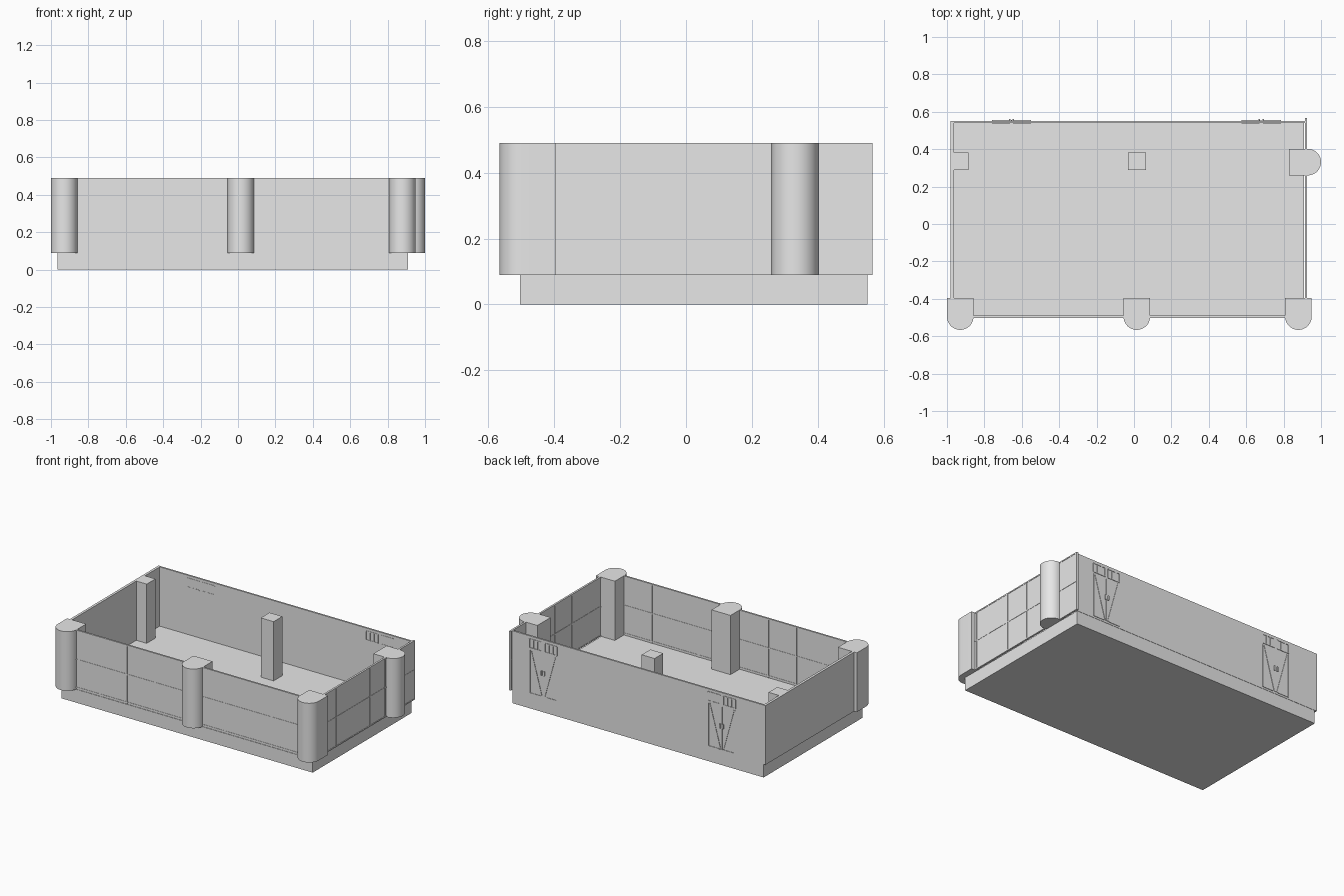
import bpy, bmesh, math
from mathutils import Vector, Matrix

cube = bpy.data.objects.get("Cube")
if cube:
    bpy.data.objects.remove(cube, do_unlink=True)

grey = bpy.data.materials.new("plain grey")
grey.use_nodes = True
grey.diffuse_color = (0.8, 0.8, 0.8, 1)
grey.node_tree.nodes["Principled BSDF"].inputs["Base Color"].default_value = (0.8, 0.8, 0.8, 1)

FLOOR, TOP = 0.09, 0.49


def finish(name, bm):
    bmesh.ops.recalc_face_normals(bm, faces=bm.faces)
    mesh = bpy.data.meshes.new(name)
    bm.to_mesh(mesh)
    bm.free()
    mesh.materials.append(grey)
    obj = bpy.data.objects.new(name, mesh)
    bpy.context.collection.objects.link(obj)
    return obj


def add_box(bm, x0, x1, y0, y1, z0, z1):
    size = Matrix.Diagonal((x1 - x0, y1 - y0, z1 - z0, 1))
    centre = Matrix.Translation(((x0 + x1) / 2, (y0 + y1) / 2, (z0 + z1) / 2))
    bmesh.ops.create_cube(bm, size=1, matrix=centre @ size)


def box(name, *bounds):
    bm = bmesh.new()
    add_box(bm, *bounds)
    return finish(name, bm)


def column(name, x, y, turn=0, radius=0.071, back=0.1):
    """Square-backed column with a half-round face, pointing to -y before turning."""
    outline = [Vector((radius, back, 0)), Vector((-radius, back, 0))]
    steps = 24
    for i in range(steps + 1):
        a = math.pi + math.pi * i / steps
        outline.append(Vector((radius * math.cos(a), radius * math.sin(a), 0)))
    place = Matrix.Translation((x, y, FLOOR)) @ Matrix.Rotation(turn, 4, 'Z')
    bm = bmesh.new()
    face = bm.faces.new([bm.verts.new(place @ p) for p in outline])
    ext = bmesh.ops.extrude_face_region(bm, geom=[face])
    top = [v for v in ext["geom"] if isinstance(v, bmesh.types.BMVert)]
    bmesh.ops.translate(bm, verts=top, vec=(0, 0, TOP - FLOOR))
    obj = finish(name, bm)
    bpy.ops.object.select_all(action='DESELECT')
    obj.select_set(True)
    bpy.context.view_layer.objects.active = obj
    bpy.ops.object.shade_smooth_by_angle(angle=math.radians(30))


# Plinth and the four thin walls
box("plinth", -0.965, 0.91, -0.503, 0.55, 0, FLOOR)
box("back_wall", -0.98, 0.915, 0.54, 0.552, FLOOR, TOP)
box("left_side_wall", -0.98, -0.963, -0.45, 0.55, FLOOR, TOP)
box("front_window_wall", -0.93, 0.88, -0.5, -0.492, FLOOR, TOP)
box("right_window_wall", 0.915, 0.924, -0.45, 0.566, FLOOR, TOP)

# Half-round columns outside, square posts inside
for label, x in (("left", -0.929), ("middle", 0.015), ("right", 0.879)):
    column("front_column_" + label, x, -0.495)
column("side_column", 0.929, 0.331, math.radians(90))
box("inner_post_left", -0.964, -0.885, 0.29, 0.383, FLOOR, TOP)
box("inner_post_middle", -0.033, 0.063, 0.29, 0.383, FLOOR, TOP)

# Window bars, standing just proud of both faces of each window wall
BAR = 0.004
bm = bmesh.new()
for x in (-0.84, -0.68, -0.48, -0.27, 0.25, 0.6):
    add_box(bm, x - BAR, x + BAR, -0.502, -0.49, FLOOR, TOP)
for z in (FLOOR + 0.012, 0.29, TOP - BAR):
    add_box(bm, -0.93, 0.88, -0.502, -0.49, z - BAR, z + BAR)
finish("front_window_bars", bm)

bm = bmesh.new()
for y in (-0.38, -0.27, -0.09, 0.09, 0.25, 0.42, 0.56):
    add_box(bm, 0.913, 0.926, y - BAR, y + BAR, FLOOR, TOP)
for z in (FLOOR + BAR, 0.29, TOP - BAR):
    add_box(bm, 0.913, 0.926, -0.45, 0.564, z - BAR, z + BAR)
finish("right_window_bars", bm)


def strip(bm, a, b, width=0.006):
    """Thin flat strip on the back wall between two (x, z) points."""
    a, b = Vector((a[0], 0, a[1])), Vector((b[0], 0, b[1]))
    d = b - a
    turn = Matrix.Rotation(-math.atan2(d.z, d.x), 4, 'Y')
    place = Matrix.Translation((a + b) / 2 + Vector((0, 0.553, 0)))
    size = Matrix.Diagonal((d.length, 0.004, width, 1))
    bmesh.ops.create_cube(bm, size=1, matrix=place @ turn @ size)


# Double doors with braces, handles and slatted fanlights
for label, cx in (("left", 0.68), ("right", -0.655)):
    bm = bmesh.new()
    low, high, half = 0.105, 0.395, 0.1
    strip(bm, (cx, low), (cx, high))
    for s in (-1, 1):
        strip(bm, (cx + s * half, low), (cx + s * half, high))
        strip(bm, (cx + s * 0.01, low), (cx + s * 0.09, high))
        strip(bm, (cx + s * half, low), (cx + s * 0.02, low))
    finish("door_trim_" + label, bm)

    bm = bmesh.new()
    for s in (-1, 1):
        add_box(bm, cx + s * 0.01 - 0.004, cx + s * 0.01 + 0.004, 0.55, 0.561, 0.25, 0.28)
    finish("door_handles_" + label, bm)

    bm = bmesh.new()
    for s in (-1, 1):
        inner, outer = cx + s * 0.012, cx + s * 0.102
        x0, x1 = min(inner, outer), max(inner, outer)
        for z in (0.41, 0.47):
            add_box(bm, x0, x1, 0.538, 0.555, z - 0.003, z + 0.003)
        for i in range(4):
            x = x0 + (x1 - x0) * i / 3
            add_box(bm, x - 0.003, x + 0.003, 0.538, 0.555, 0.41, 0.47)
    finish("fanlight_slats_" + label, bm)
